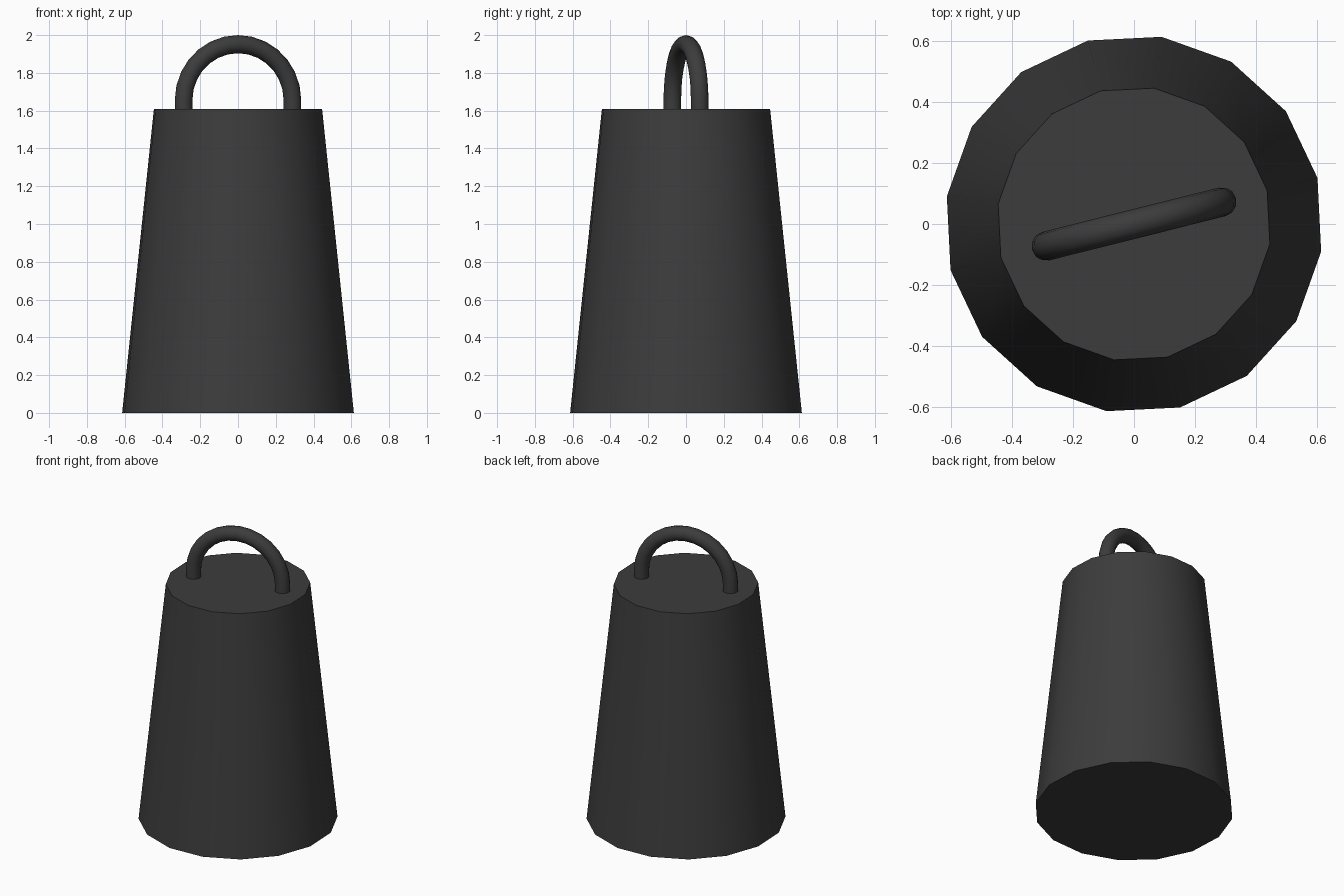
import bpy
from math import radians, sin, cos, pi

cube = bpy.data.objects.get("Cube")
if cube:
    bpy.data.objects.remove(cube, do_unlink=True)

TURN = radians(14.1)
BODY_TOP = 1.61

iron = bpy.data.materials.new("dark_iron")
iron.use_nodes = True
colour = (0.045, 0.045, 0.045, 1)
iron.diffuse_color = colour
iron.node_tree.nodes["Principled BSDF"].inputs["Base Color"].default_value = colour


def finish(obj, name):
    obj.name = name
    obj.rotation_euler.z = TURN
    obj.data.materials.clear()
    obj.data.materials.append(iron)
    bpy.ops.object.select_all(action="DESELECT")
    obj.select_set(True)
    bpy.context.view_layer.objects.active = obj
    bpy.ops.object.shade_smooth_by_angle(angle=radians(40))


# Tapered sixteen-sided body (one corner on the handle's axis)
bpy.ops.mesh.primitive_cone_add(vertices=16, radius1=0.62, radius2=0.45,
                                depth=BODY_TOP, location=(0, 0, BODY_TOP / 2))
finish(bpy.context.object, "weight_body")

# Arched handle: half circle with short legs sunk into the body
REACH, TUBE, STEPS = 0.297, 0.048, 14
centre = 2.0 - TUBE - REACH
arc = [(REACH * cos(pi * i / STEPS), 0, centre + REACH * sin(pi * i / STEPS))
       for i in range(STEPS + 1)]
foot = BODY_TOP - 0.03
path = [(REACH, 0, foot)] + arc + [(-REACH, 0, foot)]

curve = bpy.data.curves.new("handle_path", "CURVE")
curve.dimensions = "3D"
curve.bevel_depth = TUBE
curve.bevel_resolution = 4
curve.use_fill_caps = True
spline = curve.splines.new("POLY")
spline.points.add(len(path) - 1)
for point, co in zip(spline.points, path):
    point.co = (*co, 1)

handle = bpy.data.objects.new("handle", curve)
bpy.context.collection.objects.link(handle)
bpy.ops.object.select_all(action="DESELECT")
handle.select_set(True)
bpy.context.view_layer.objects.active = handle
bpy.ops.object.convert(target="MESH")
finish(bpy.context.object, "handle")
